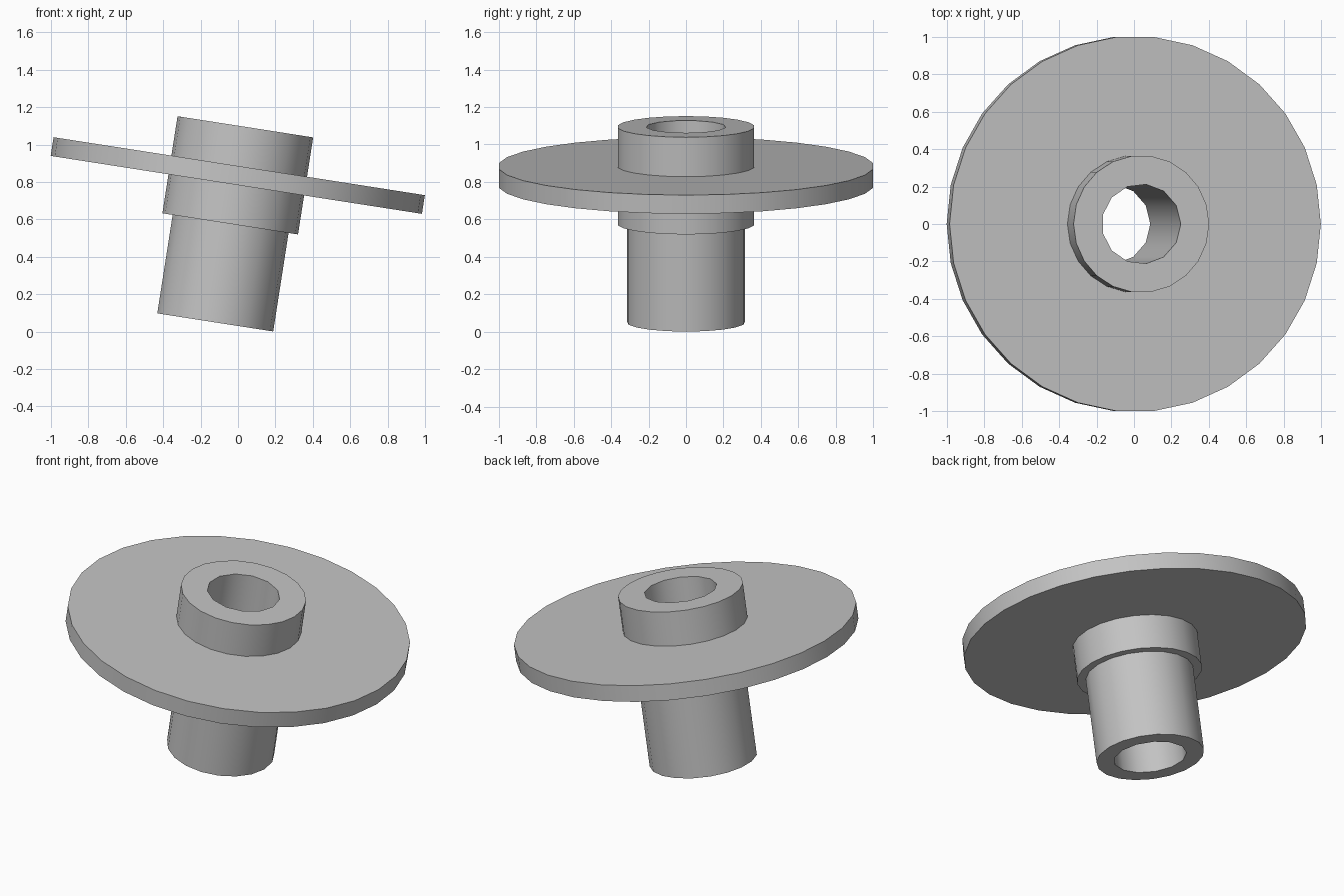
import bpy
import bmesh
from math import cos, sin, pi, radians

if "Cube" in bpy.data.objects:
    bpy.data.objects.remove(bpy.data.objects["Cube"], do_unlink=True)

TILT = radians(8.87)   # lean of the whole part towards +x
AXIS_X = -0.13         # axis position before tilting

# Single grey material
grey = bpy.data.materials.new("plain grey")
grey.use_nodes = True
grey.diffuse_color = (0.55, 0.55, 0.55, 1)
grey.node_tree.nodes["Principled BSDF"].inputs["Base Color"].default_value = grey.diffuse_color

# Ring types: (radius, number of sides)
BORE = (0.2135, 13)
SHAFT = (0.3158, 19)
COLLAR = (0.367, 22)
DISC = (1.0045, 30)

# Heights along the axis
SHAFT_BOTTOM, COLLAR_BOTTOM = 0.03, 0.563
DISC_BOTTOM, DISC_TOP, COLLAR_TOP = 0.774, 0.875, 1.088


def turned_part(name, rings, closed=False):
    """Join rings in order: walls between equal rings, flat faces between unequal ones."""
    bm = bmesh.new()
    loops = []
    for (radius, sides), height in rings:
        verts = [bm.verts.new((radius * cos(2 * pi * i / sides),
                               radius * sin(2 * pi * i / sides), height))
                 for i in range(sides)]
        edges = [bm.edges.new((verts[i - 1], verts[i])) for i in range(sides)]
        loops.append((verts, edges))
    pairs = list(zip(loops, loops[1:]))
    if closed:
        pairs.append((loops[-1], loops[0]))
    for (va, ea), (vb, eb) in pairs:
        if len(va) == len(vb):
            for i in range(len(va)):
                bm.faces.new((va[i - 1], va[i], vb[i], vb[i - 1]))
        else:
            bmesh.ops.triangle_fill(bm, edges=ea + eb, use_beauty=True)
    bmesh.ops.recalc_face_normals(bm, faces=bm.faces)
    mesh = bpy.data.meshes.new(name)
    bm.to_mesh(mesh)
    bm.free()
    mesh.materials.append(grey)
    obj = bpy.data.objects.new(name, mesh)
    bpy.context.collection.objects.link(obj)
    obj.rotation_euler.y = TILT
    obj.location = (AXIS_X * cos(TILT), 0, -AXIS_X * sin(TILT))
    return obj


parts = [
    # Long hollow lower shaft, open where it meets the collar
    turned_part("shaft", [(BORE, COLLAR_BOTTOM), (BORE, SHAFT_BOTTOM),
                          (SHAFT, SHAFT_BOTTOM), (SHAFT, COLLAR_BOTTOM)]),
    # Thicker collar through the disc
    turned_part("collar", [(BORE, COLLAR_BOTTOM), (COLLAR, COLLAR_BOTTOM),
                           (COLLAR, COLLAR_TOP), (BORE, COLLAR_TOP)], closed=True),
    # Wide flat disc around the collar
    turned_part("disc", [(COLLAR, DISC_BOTTOM), (DISC, DISC_BOTTOM),
                         (DISC, DISC_TOP), (COLLAR, DISC_TOP)]),
]

# Smooth round walls with crisp rims
bpy.ops.object.select_all(action='DESELECT')
for part in parts:
    part.select_set(True)
bpy.context.view_layer.objects.active = parts[0]
bpy.ops.object.shade_smooth_by_angle(angle=radians(30))
